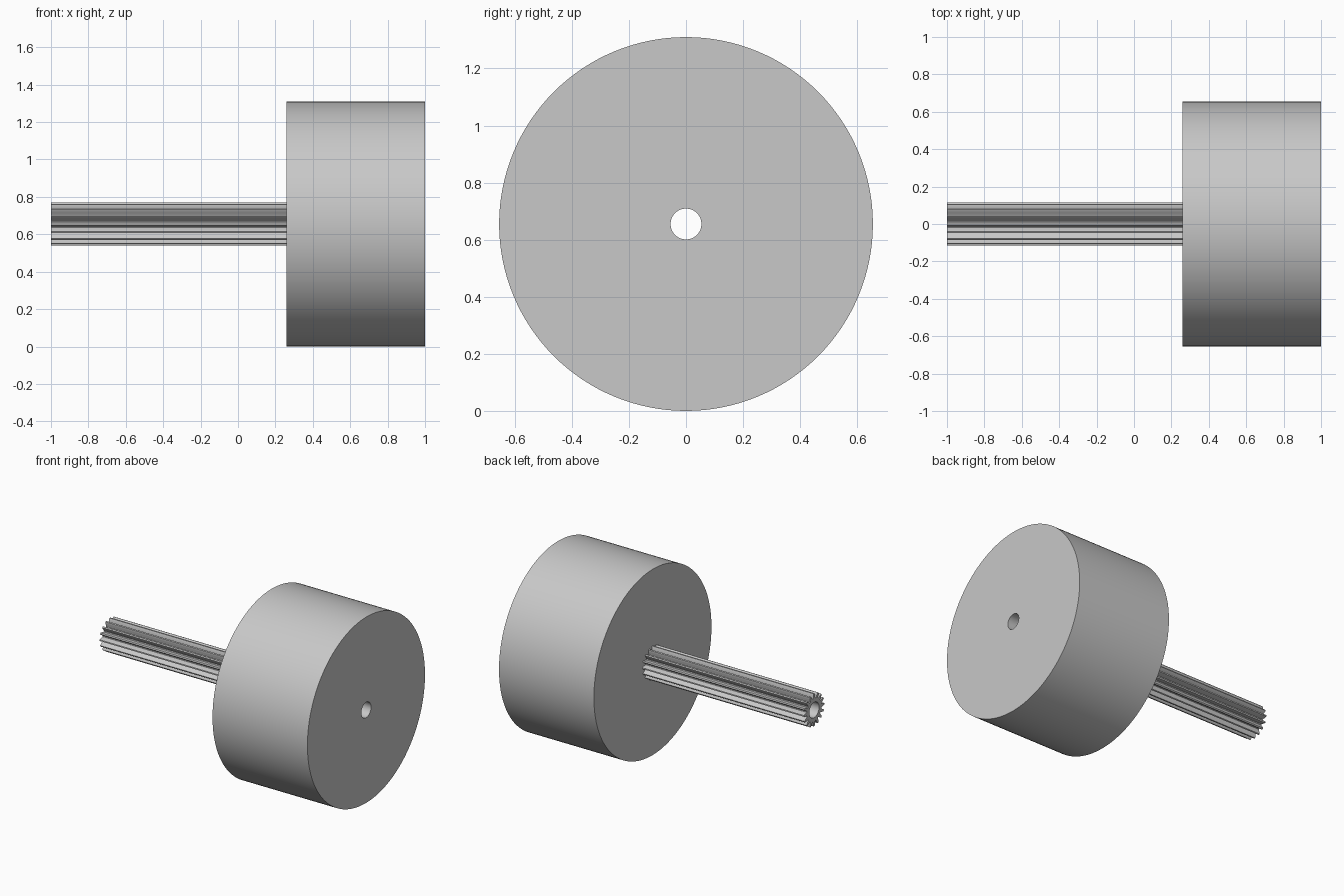
import bpy, bmesh
from math import cos, sin, tau, radians

if "Cube" in bpy.data.objects:
    bpy.data.objects.remove(bpy.data.objects["Cube"], do_unlink=True)

AXIS_Z = 0.655
BORE = 0.054
DRUM_R = 0.655
X_BACK, X_STEP, X_FRONT = -1.0, 0.26, 1.0
TEETH = 16

gray = bpy.data.materials.new("plain gray")
gray.use_nodes = True
color = (0.58, 0.58, 0.58, 1)
gray.diffuse_color = color
gray.node_tree.nodes["Principled BSDF"].inputs["Base Color"].default_value = color


def bored_prism(name, outline, x0, x1):
    """Extrude a polar outline (angle, radius) along x with a round bore."""
    bm = bmesh.new()

    def ring(x, inner):
        return [bm.verts.new((x, (BORE if inner else r) * cos(a),
                              AXIS_Z + (BORE if inner else r) * sin(a)))
                for a, r in outline]

    # outer back, outer front, inner front, inner back
    rings = [ring(x0, False), ring(x1, False), ring(x1, True), ring(x0, True)]
    n = len(outline)
    for k in range(4):
        a, b = rings[k], rings[(k + 1) % 4]
        for i in range(n):
            j = (i + 1) % n
            bm.faces.new((a[i], a[j], b[j], b[i]))
    bmesh.ops.recalc_face_normals(bm, faces=bm.faces)
    mesh = bpy.data.meshes.new(name)
    bm.to_mesh(mesh)
    bm.free()
    mesh.materials.append(gray)
    obj = bpy.data.objects.new(name, mesh)
    bpy.context.collection.objects.link(obj)
    bpy.ops.object.select_all(action='DESELECT')
    obj.select_set(True)
    bpy.context.view_layer.objects.active = obj
    bpy.ops.object.shade_smooth_by_angle(angle=radians(25))
    return obj


# Large round drum
SEGMENTS = 128
circle = [(tau * i / SEGMENTS, DRUM_R) for i in range(SEGMENTS)]
bored_prism("drum", circle, X_STEP, X_FRONT)

# Long toothed pinion shaft: (fraction of pitch, radius) across one tooth
half = [(0.40, 0.081), (0.31, 0.088), (0.24, 0.099), (0.17, 0.108), (0.10, 0.115)]
tooth = [(-f, r) for f, r in half] + [(f, r) for f, r in reversed(half)]
gear = [(tau * (t + f) / TEETH, r) for t in range(TEETH) for f, r in tooth]
bored_prism("pinion_shaft", gear, X_BACK, X_STEP)
